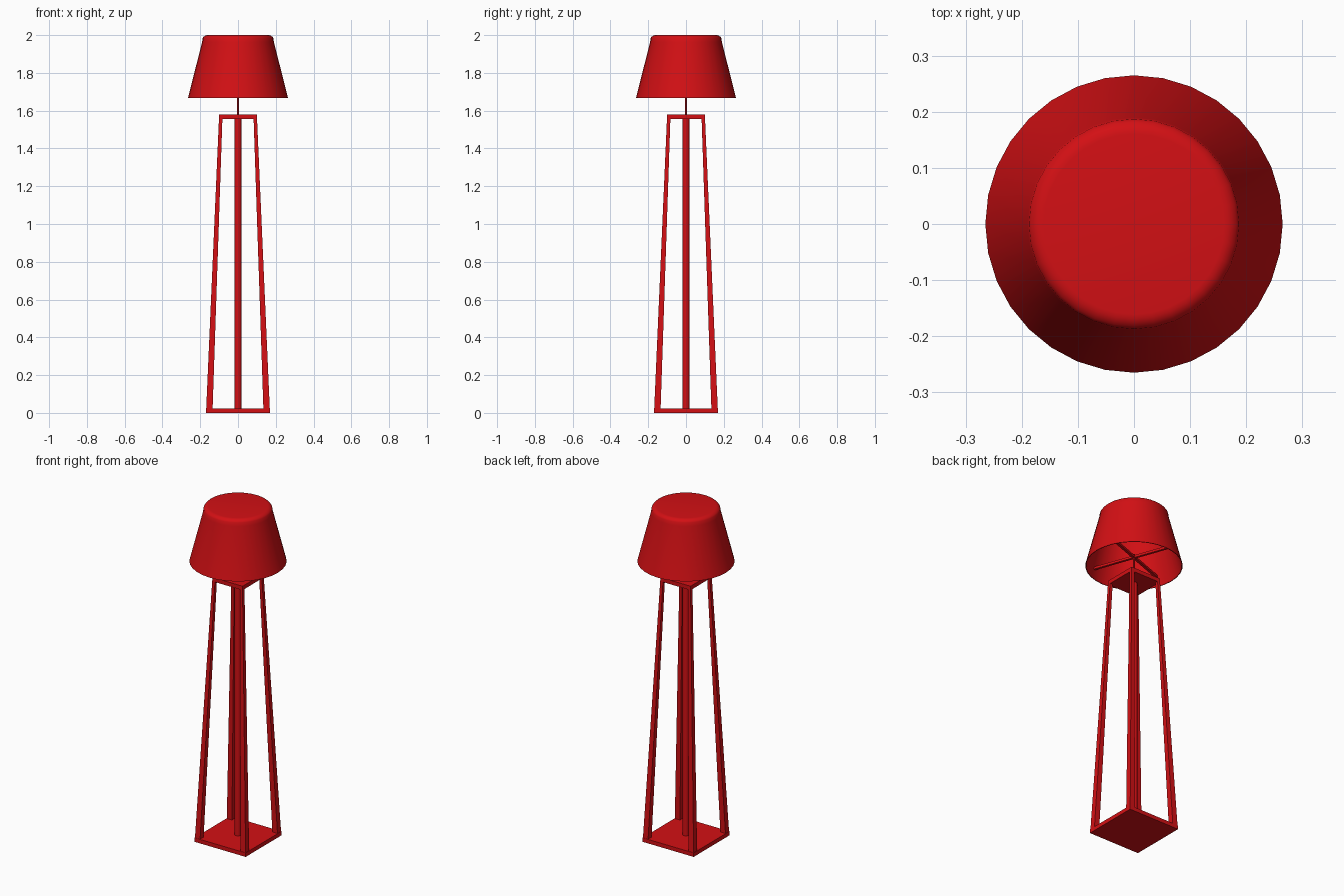
import bpy, bmesh, math
from mathutils import Matrix, Vector

cube = bpy.data.objects.get("Cube")
if cube:
    bpy.data.objects.remove(cube, do_unlink=True)

red = bpy.data.materials.new("lamp red")
red.use_nodes = True
red.diffuse_color = (0.65, 0.005, 0.007, 1)
red.node_tree.nodes["Principled BSDF"].inputs["Base Color"].default_value = red.diffuse_color


def finish(name, bm, smooth=False):
    bmesh.ops.recalc_face_normals(bm, faces=bm.faces)
    mesh = bpy.data.meshes.new(name)
    bm.to_mesh(mesh)
    bm.free()
    mesh.materials.append(red)
    obj = bpy.data.objects.new(name, mesh)
    bpy.context.collection.objects.link(obj)
    if smooth:
        bpy.ops.object.select_all(action="DESELECT")
        obj.select_set(True)
        bpy.context.view_layer.objects.active = obj
        bpy.ops.object.shade_smooth_by_angle(angle=math.radians(40))
    return obj


def box(name, centre, size, turn=0):
    bm = bmesh.new()
    bmesh.ops.create_cube(bm, size=1)
    bm.transform(Matrix.Rotation(turn, 4, "Z") @ Matrix.Translation(centre)
                 @ Matrix.Diagonal((*size, 1)))
    return finish(name, bm)


def rod(name, radius, low, high, sides):
    bm = bmesh.new()
    bmesh.ops.create_cone(bm, cap_ends=True, segments=sides, radius1=radius,
                          radius2=radius, depth=high - low,
                          matrix=Matrix.Translation((0, 0, (low + high) / 2)))
    return finish(name, bm, True)


def lathe(name, profile, sides):
    bm = bmesh.new()
    verts = [bm.verts.new((r, 0, z)) for r, z in profile]
    edges = [bm.edges.new(pair) for pair in zip(verts, verts[1:])]
    bmesh.ops.spin(bm, geom=verts + edges, cent=(0, 0, 0), axis=(0, 0, 1),
                   angle=math.tau, steps=sides, use_duplicate=False)
    bmesh.ops.remove_doubles(bm, verts=bm.verts, dist=0.0005)
    return finish(name, bm, True)


# Stand: two plates joined by four leaning, tapering legs
PLATE, TOP = 0.024, 1.58
box("base_plate", (0, 0, PLATE / 2), (0.34, 0.34, PLATE))
box("top_plate", (0, 0, TOP - PLATE / 2), (0.2, 0.2, PLATE))

for sx, sy, name in ((1, -1, "front_left"), (-1, -1, "front_right"),
                     (1, 1, "back_left"), (-1, 1, "back_right")):
    bm = bmesh.new()
    bmesh.ops.create_cube(bm, size=1)
    for v in bm.verts:
        upper = v.co.z > 0
        outer, width = (0.1, 0.018) if upper else (0.169, 0.034)
        x = outer - (width if v.co.x < 0 else 0)
        y = outer - (width if v.co.y < 0 else 0)
        v.co = Vector((sx * x, sy * y, TOP - 0.005 if upper else 0.005))
    finish(name + "_leg", bm)

# Centre column and the thin stem that carries the shade
rod("centre_column", 0.018, 0.01, TOP - 0.01, 16)
rod("shade_stem", 0.005, TOP - 0.01, 1.74, 12)

# Cross arms inside the shade
for i in range(2):
    box(f"shade_arm_{i + 1}", (0, 0, 1.722), (0.496, 0.014, 0.014),
        math.radians(20 + 90 * i))

# Hollow shade with a rounded shoulder
outer = [(0.265, 1.667), (0.19, 1.963)]
for k in range(1, 6):
    a = math.radians(14 + 76 * k / 5)
    outer.append((0.161 + 0.03 * math.cos(a), 1.97 + 0.03 * math.sin(a)))
inner = [(r - 0.004, z - (0.004 if z > 1.7 else 0)) for r, z in outer]
lathe("lamp_shade", [(0, 1.996)] + inner[::-1] + outer + [(0, 2.0)], 32)
